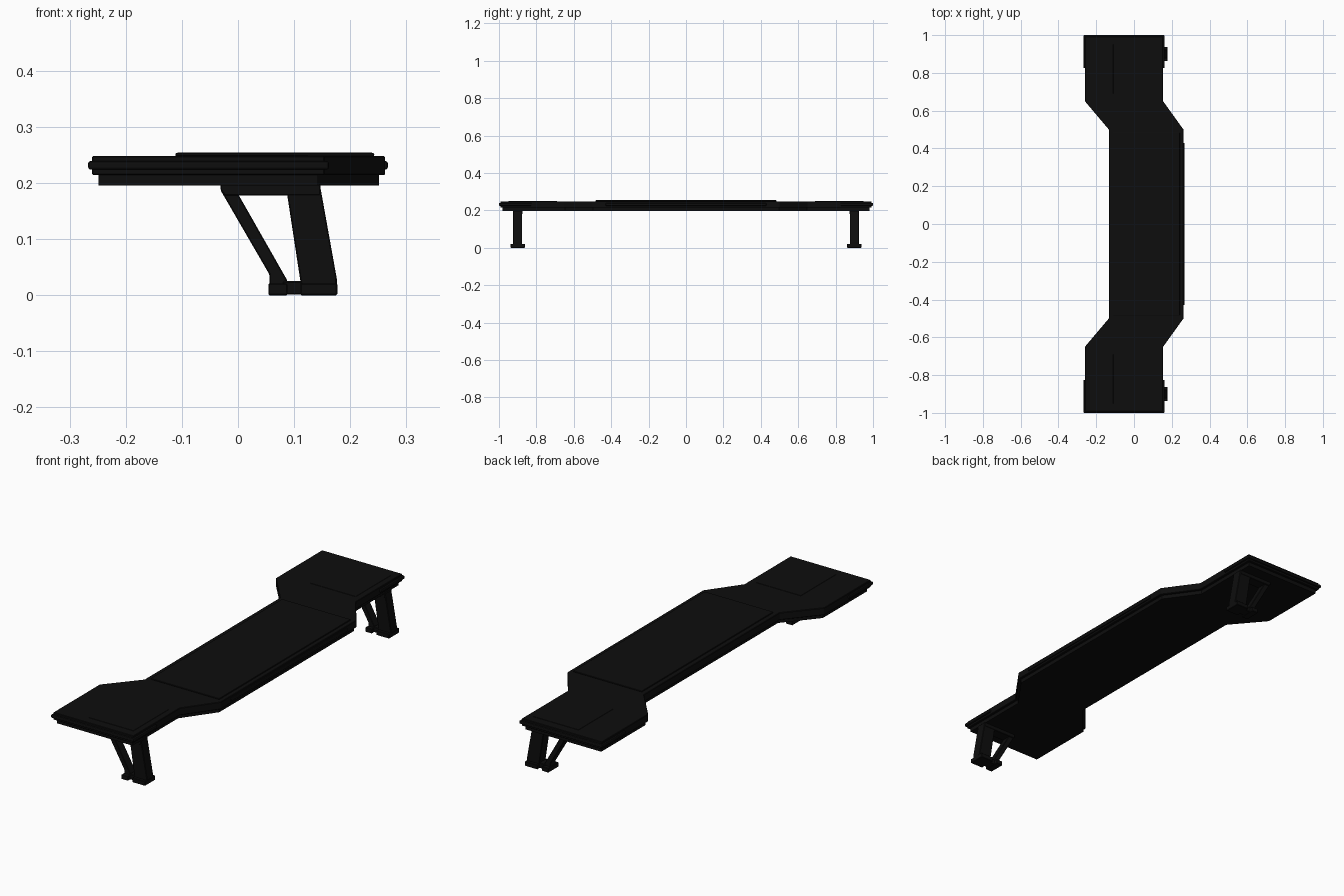
import bpy
import bmesh
from mathutils import Vector

cube = bpy.data.objects.get("Cube")
if cube:
    bpy.data.objects.remove(cube, do_unlink=True)

black = bpy.data.materials.new("matte black")
black.use_nodes = True
colour = (0.004, 0.004, 0.004, 1)
black.diffuse_color = colour
shader = next(n for n in black.node_tree.nodes if n.type == 'BSDF_PRINCIPLED')
shader.inputs["Base Color"].default_value = colour
shader.inputs["Roughness"].default_value = 0.8


def prism(name, points, low, high, axis='Z', bevel=0.0, segments=1):
    """Extrude a flat outline: along z from (x, y), or along y from (x, z)."""
    def place(p, depth):
        return (p[0], p[1], depth) if axis == 'Z' else (p[0], depth, p[1])
    bm = bmesh.new()
    face = bm.faces.new([bm.verts.new(place(p, low)) for p in points])
    top = bmesh.ops.extrude_face_region(bm, geom=[face])["geom"]
    move = Vector(place((0, 0), high - low))
    bmesh.ops.translate(bm, vec=move, verts=[v for v in top if isinstance(v, bmesh.types.BMVert)])
    bmesh.ops.recalc_face_normals(bm, faces=bm.faces)
    mesh = bpy.data.meshes.new(name)
    bm.to_mesh(mesh)
    bm.free()
    mesh.materials.append(black)
    obj = bpy.data.objects.new(name, mesh)
    bpy.context.collection.objects.link(obj)
    if bevel:
        mod = obj.modifiers.new("edge", 'BEVEL')
        mod.width = bevel
        mod.segments = segments
        mod.limit_method = 'ANGLE'
    return obj


def rect(x0, x1, y0, y1):
    return [(x0, y0), (x1, y0), (x1, y1), (x0, y1)]


def inset(points, distance):
    """Move every side of a counter-clockwise outline inwards."""
    result = []
    for i, p in enumerate(points):
        p = Vector(p)
        a = (p - Vector(points[i - 1])).normalized()
        b = (Vector(points[(i + 1) % len(points)]) - p).normalized()
        na, nb = Vector((-a.y, a.x)), Vector((-b.y, b.x))
        result.append(p + (na + nb) * distance / (1 + na.dot(nb)))
    return result


# Deck outline: the middle is offset sideways from the two ends
right_side = [(0.154, -0.992), (0.154, -0.65), (0.262, -0.5)]
left_side = [(-0.26, -0.992), (-0.26, -0.65), (-0.133, -0.5)]
outline = (right_side + [(x, -y) for x, y in reversed(right_side)]
           + [(x, -y) for x, y in left_side] + left_side[::-1])

prism("lower_deck", inset(outline, 0.011), 0.196, 0.216)
prism("upper_deck", outline, 0.214, 0.248, bevel=0.002)
prism("raised_middle_panel", rect(-0.112, 0.243, -0.485, 0.485), 0.246, 0.254,
      bevel=0.004, segments=2)
prism("side_bead", rect(0.2, 0.267, -0.43, 0.43), 0.224, 0.239, bevel=0.004, segments=2)

for side, label in ((-1, "front"), (1, "back")):
    # Rounded bead around the deck end and a thin pad on top
    y0, y1 = sorted((side * 0.825, side))
    prism(label + "_end_bead", rect(-0.267, 0.162, y0, y1), 0.224, 0.239,
          bevel=0.004, segments=2)
    y0, y1 = sorted((side * 0.69, side * 0.95))
    prism(label + "_end_pad", rect(-0.11, 0.125, y0, y1), 0.247, 0.249, bevel=0.001)

    # Leg: mounting plate, slanted post, thin strut and stepped foot
    def leg_part(name, points, half_width, bevel=0.002):
        y = side * 0.9
        prism(label + name, points, y - half_width, y + half_width, 'Y', bevel)

    leg_part("_leg_mount", [(-0.031, 0.198), (-0.031, 0.187), (-0.024, 0.178),
                            (0.147, 0.178), (0.147, 0.198)], 0.025)
    leg_part("_leg_post", [(0.086, 0.19), (0.112, 0.02), (0.112, 0.004),
                           (0.176, 0.004), (0.176, 0.03), (0.146, 0.197)], 0.024)
    leg_part("_leg_strut", [(-0.031, 0.187), (0.056, 0.037), (0.056, 0.004),
                            (0.087, 0.004), (0.087, 0.028), (0.001, 0.179)], 0.02)
    leg_part("_foot_outer", rect(0.111, 0.177, 0, 0.021), 0.038)
    leg_part("_foot_inner", rect(0.054, 0.088, 0, 0.021), 0.038)
    leg_part("_foot_bridge", rect(0.08, 0.118, 0.001, 0.025), 0.022)
